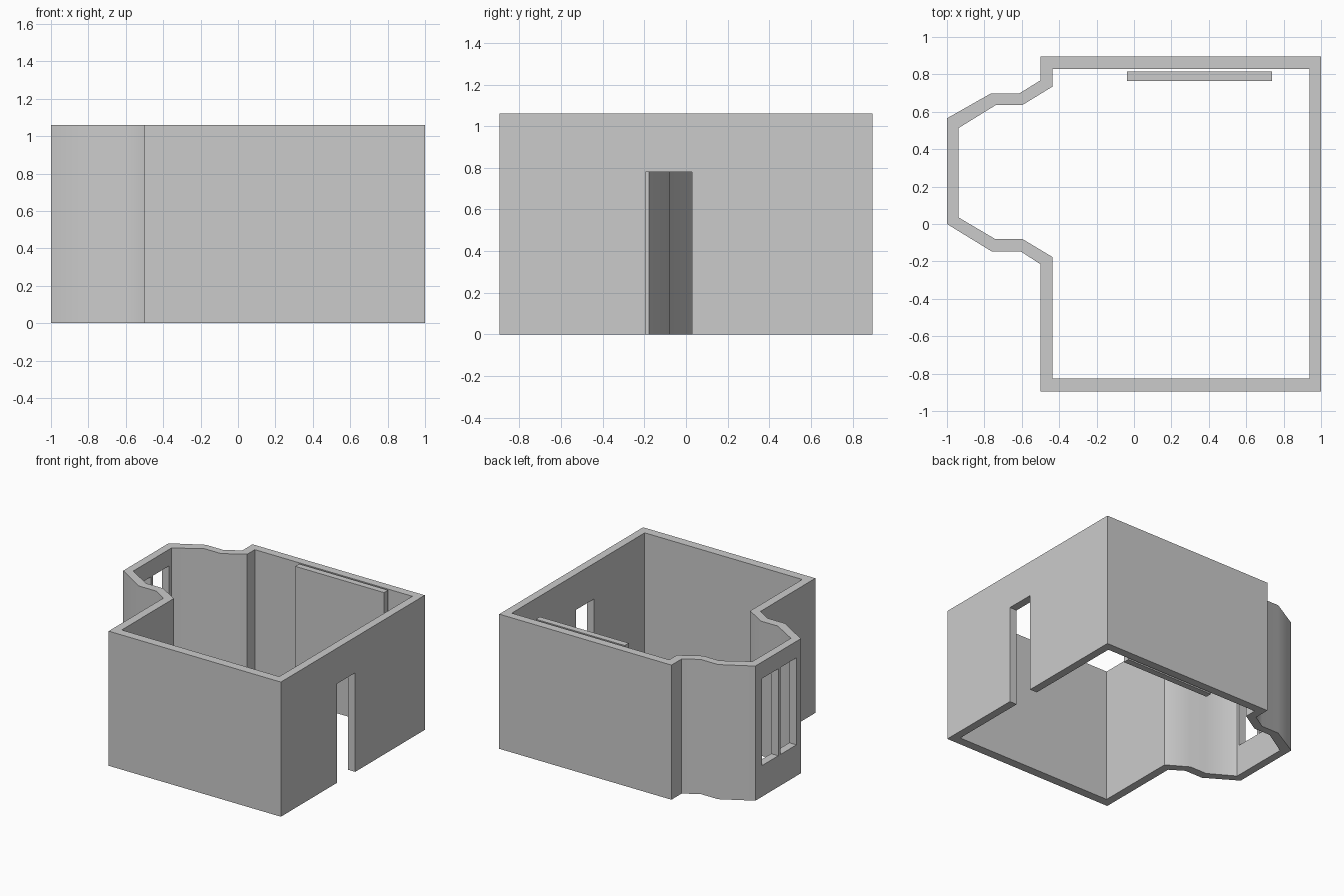
import bpy, bmesh, math

if "Cube" in bpy.data.objects:
    bpy.data.objects.remove(bpy.data.objects["Cube"])

H = 1.06  # wall height

# Matching floor-plan outlines, outer and inner face of the wall
OUTER = [(-0.5, 0.895), (1, 0.895), (1, -0.895), (-0.5, -0.895), (-0.5, -0.215), (-0.605, -0.147),
         (-0.76, -0.147), (-1, 0), (-1, 0.565), (-0.767, 0.697), (-0.615, 0.697), (-0.5, 0.768)]
INNER = [(-0.435, 0.83), (0.937, 0.83), (0.937, -0.825), (-0.435, -0.825), (-0.435, -0.177), (-0.597, -0.08),
         (-0.743, -0.08), (-0.938, 0.035), (-0.938, 0.513), (-0.737, 0.637), (-0.595, 0.637), (-0.435, 0.735)]


def box(name, x0, x1, y0, y1, z0, z1):
    bpy.ops.mesh.primitive_cube_add(size=1, location=((x0 + x1) / 2, (y0 + y1) / 2, (z0 + z1) / 2))
    ob = bpy.context.object
    ob.name = name
    ob.scale = (x1 - x0, y1 - y0, z1 - z0)
    bpy.ops.object.transform_apply(location=False, rotation=False, scale=True)
    return ob


# Room walls: ring between the two outlines, extruded up
bm = bmesh.new()
out = [bm.verts.new((x, y, 0)) for x, y in OUTER]
inn = [bm.verts.new((x, y, 0)) for x, y in INNER]
n = len(out)
ring = [bm.faces.new((out[i], out[(i + 1) % n], inn[(i + 1) % n], inn[i])) for i in range(n)]
top = bmesh.ops.extrude_face_region(bm, geom=ring, use_keep_orig=True)["geom"]
bmesh.ops.translate(bm, vec=(0, 0, H), verts=[v for v in top if isinstance(v, bmesh.types.BMVert)])
bmesh.ops.recalc_face_normals(bm, faces=bm.faces)
mesh = bpy.data.meshes.new("walls")
bm.to_mesh(mesh)
bm.free()
walls = bpy.data.objects.new("walls", mesh)
bpy.context.collection.objects.link(walls)

# Doorway in the right wall and two windows in the bay
cutters = [box("doorway_cutter", 0.8, 1.2, -0.195, 0.03, -0.2, 0.78)]
for i, y in enumerate((0.055, 0.28)):
    cutters.append(box(f"window_cutter_{i}", -1.1, -0.85, y, y + 0.2, 0.245, 0.93))

bpy.ops.object.select_all(action='DESELECT')
walls.select_set(True)
bpy.context.view_layer.objects.active = walls
for c in cutters:
    c.hide_render = True
    mod = walls.modifiers.new(c.name, 'BOOLEAN')
    mod.operation = 'DIFFERENCE'
    mod.solver = 'EXACT'
    mod.object = c
    bpy.ops.object.modifier_apply(modifier=mod.name)
for c in cutters:
    bpy.data.objects.remove(c, do_unlink=True)

# Soft bends on the bay, crisp corners elsewhere
bpy.ops.object.shade_smooth_by_angle(angle=math.radians(40))

# Panel standing just off the back wall
box("wall_panel", -0.037, 0.737, 0.765, 0.815, 0, H)
